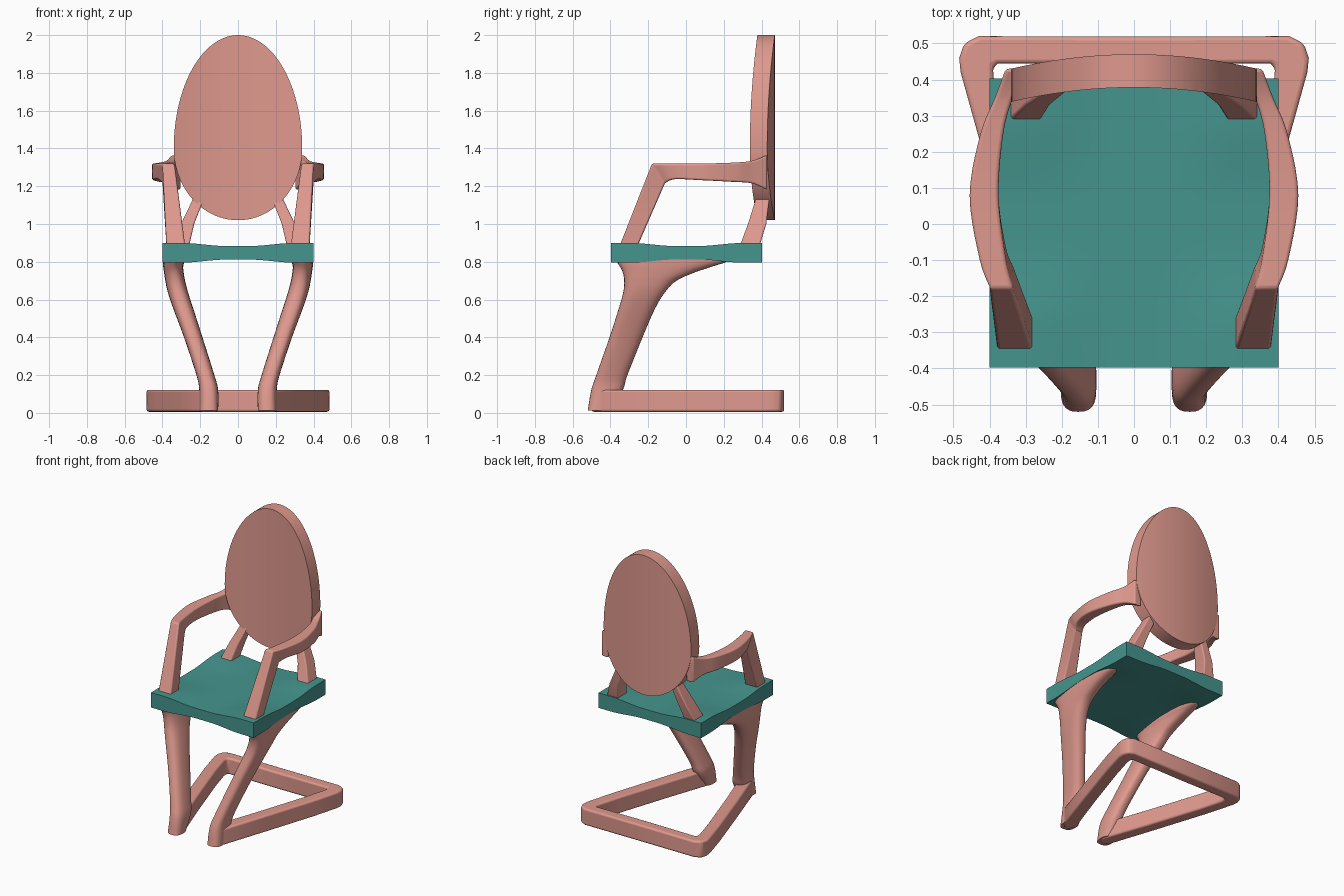
import bpy, bmesh, math

if "Cube" in bpy.data.objects:
    bpy.data.objects.remove(bpy.data.objects["Cube"])


def material(name, rgb):
    m = bpy.data.materials.new(name)
    m.diffuse_color = (*rgb, 1)
    m.use_nodes = True
    m.node_tree.nodes["Principled BSDF"].inputs["Base Color"].default_value = m.diffuse_color
    return m


PINK = material("pink", (0.74, 0.32, 0.27))
TEAL = material("teal", (0.06, 0.30, 0.27))


def make(name, bm, mat, mirror=False, bevel=0):
    bmesh.ops.recalc_face_normals(bm, faces=bm.faces)
    me = bpy.data.meshes.new(name)
    bm.to_mesh(me)
    bm.free()
    ob = bpy.data.objects.new(name, me)
    bpy.context.collection.objects.link(ob)
    me.materials.append(mat)
    bpy.ops.object.select_all(action='DESELECT')
    ob.select_set(True)
    bpy.context.view_layer.objects.active = ob
    bpy.ops.object.shade_smooth_by_angle(angle=math.radians(35))
    if bevel:
        b = ob.modifiers.new("bevel", 'BEVEL')
        b.width, b.segments = bevel, 3
        b.limit_method, b.angle_limit = 'ANGLE', math.radians(40)
    if mirror:
        ob.modifiers.new("mirror", 'MIRROR').use_clip = True
    return ob


def spline(rows, n=5):
    """Catmull-Rom interpolation of rows of numbers."""
    out = []
    for i in range(len(rows) - 1):
        p0, p1 = rows[max(i - 1, 0)], rows[i]
        p2, p3 = rows[i + 1], rows[min(i + 2, len(rows) - 1)]
        for k in range(n):
            t = k / n
            out.append([0.5 * (2 * b + (c - a) * t + (2 * a - 5 * b + 4 * c - d) * t * t
                               + (3 * b - a - 3 * c + d) * t ** 3)
                        for a, b, c, d in zip(p0, p1, p2, p3)])
    return out + [list(rows[-1])]


def loft(rings, caps=True, closed=True):
    bm = bmesh.new()
    vs = [[bm.verts.new(p) for p in r] for r in rings]
    n = len(vs[0])
    for a, b in zip(vs, vs[1:]):
        for j in range(n if closed else n - 1):
            k = (j + 1) % n
            bm.faces.new((a[j], a[k], b[k], b[j]))
    if caps:
        bm.faces.new(vs[0])
        bm.faces.new(vs[-1])
    return bm


# Seat: slab with shallow dishing on both faces
def bump(u):
    t = min(max((0.3 - abs(u)) / 0.24, 0), 1)
    return t * t * (3 - 2 * t)


N = 20
bm = bmesh.new()
grid = {}
for s in (0, 1):
    for i in range(N + 1):
        for j in range(N + 1):
            x, y = -0.4 + 0.8 * i / N, -0.4 + 0.8 * j / N
            dip = 0.017 * (1 - (1 - bump(x)) * (1 - bump(y)))
            grid[s, i, j] = bm.verts.new((x, y + 0.003, 0.9 - dip if s else 0.795 + dip))
for i in range(N):
    for j in range(N):
        for s in (0, 1):
            bm.faces.new([grid[s, i + a, j + b] for a, b in ((0, 0), (1, 0), (1, 1), (0, 1))])
    for e in (0, N):
        bm.faces.new([grid[0, i, e], grid[0, i + 1, e], grid[1, i + 1, e], grid[1, i, e]])
        bm.faces.new([grid[0, e, i], grid[0, e, i + 1], grid[1, e, i + 1], grid[1, e, i]])
make("seat", bm, TEAL)

# Backrest: egg-shaped panel bowed backward, built from left-to-right columns
rings = []
for i in range(65):
    th = math.pi * (0.003 + 0.994 * i / 64)
    x, s = -0.34 * math.cos(th), math.sin(th)
    y = 0.378 - 0.04 * (x / 0.34) ** 2
    zt, zb = 1.4 + 0.6 * s, 1.4 - 0.38 * s
    rings.append([(x, y, zb), (x, y, zt), (x, y + 0.092, zt), (x, y + 0.092, zb)])
make("backrest", loft(rings), PINK)

# Arms: rows are outer y,z / inner y,z / x inside, x outside
foot = (-0.357, 0.87, -0.262, 0.87, 0.278, 0.378)
rail = [(-0.18, 1.32, -0.112, 1.215, 0.335, 0.400),
        (-0.10, 1.32, -0.06, 1.237, 0.355, 0.428),
        (0.08, 1.32, 0.08, 1.232, 0.375, 0.455),
        (0.25, 1.325, 0.25, 1.223, 0.362, 0.425),
        (0.35, 1.335, 0.35, 1.215, 0.335, 0.385),
        (0.43, 1.365, 0.43, 1.18, 0.30, 0.355)]
rings = [[(xi, y0, z0), (xo, y0, z0), (xo, y1, z1), (xi, y1, z1)]
         for y0, z0, y1, z1, xi, xo in [foot] + spline(rail)]
make("armrest", loft(rings), PINK, mirror=True, bevel=0.01)

# Struts between seat and backrest: z, x range, y range
strut = [(0.87, 0.262, 0.352, 0.28, 0.385), (1.0, 0.232, 0.302, 0.328, 0.425),
         (1.16, 0.170, 0.225, 0.378, 0.445)]
rings = [[(a, c, z), (b, c, z), (b, d, z), (a, d, z)] for z, a, b, c, d in strut]
make("back_strut", loft(rings), PINK, mirror=True, bevel=0.008)

# Legs: rounded sections flaring backward under the seat: z, x range, y range
leg = [(0.012, 0.105, 0.203, -0.520, -0.40), (0.12, 0.105, 0.205, -0.502, -0.335),
       (0.20, 0.125, 0.220, -0.475, -0.31), (0.40, 0.188, 0.286, -0.405, -0.23),
       (0.55, 0.236, 0.342, -0.357, -0.165), (0.64, 0.265, 0.372, -0.332, -0.11),
       (0.70, 0.280, 0.385, -0.327, -0.05), (0.745, 0.288, 0.392, -0.335, 0.05),
       (0.775, 0.290, 0.396, -0.350, 0.14), (0.80, 0.285, 0.398, -0.367, 0.215),
       (0.825, 0.285, 0.398, -0.375, 0.24)]


def rounded(z, x0, x1, y0, y1, n=28, e=0.75):
    pts = []
    for k in range(n):
        c, s = math.cos(2 * math.pi * k / n), math.sin(2 * math.pi * k / n)
        pts.append(((x0 + x1) / 2 + (x1 - x0) / 2 * math.copysign(abs(c) ** e, c),
                    (y0 + y1) / 2 + (y1 - y0) / 2 * math.copysign(abs(s) ** e, s), z))
    return pts


make("front_leg", loft([rounded(*r) for r in spline(leg, 4)]), PINK, mirror=True)

# Base: splayed side rails joined by a rear bar (outer x,y and inner x,y)
base = [(0.165, -0.500, 0.135, -0.500), (0.200, -0.46, 0.108, -0.45),
        (0.31, -0.13, 0.22, -0.13), (0.430, 0.24, 0.342, 0.24),
        (0.480, 0.42, 0.388, 0.40), (0.484, 0.46, 0.390, 0.425),
        (0.470, 0.50, 0.388, 0.438), (0.430, 0.52, 0.375, 0.445), (0, 0.519, 0, 0.442)]
rings = [[(xo, yo, 0.006), (xo, yo, 0.122), (xi, yi, 0.122), (xi, yi, 0.006)]
         for xo, yo, xi, yi in base]
rings += [[(-x, y, z) for x, y, z in r] for r in rings[-2::-1]]
make("base", loft(rings), PINK, bevel=0.012)
